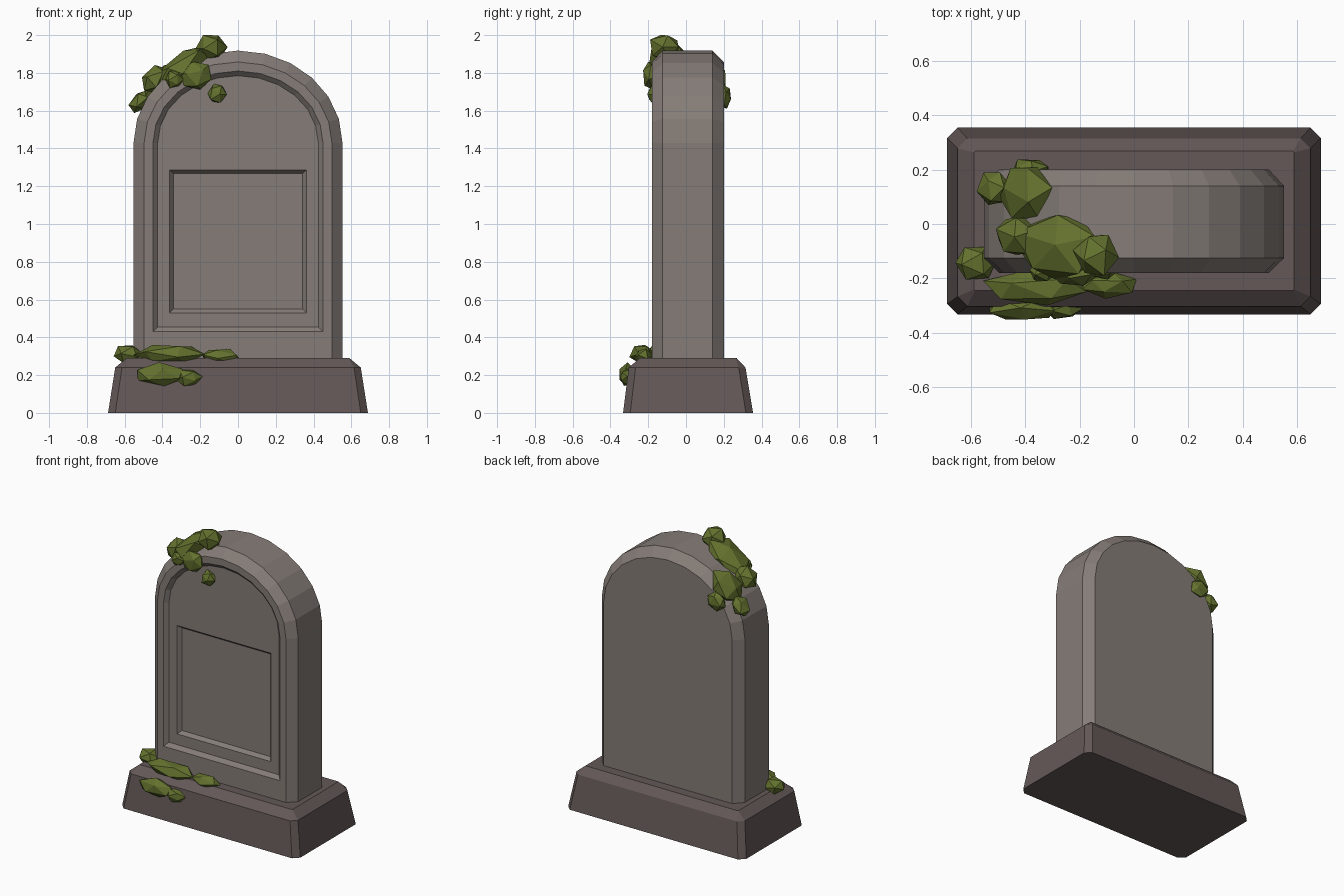
import bpy, bmesh, math, random
from mathutils import Vector, Euler, Matrix

if "Cube" in bpy.data.objects:
    bpy.data.objects.remove(bpy.data.objects["Cube"])

random.seed(4)


def material(name, rgb):
    m = bpy.data.materials.new(name)
    m.diffuse_color = (*rgb, 1)
    m.use_nodes = True
    m.node_tree.nodes["Principled BSDF"].inputs["Base Color"].default_value = m.diffuse_color
    return m


STONE = material("grey stone", (0.235, 0.203, 0.186))
PLINTH = material("dark stone", (0.125, 0.098, 0.095))
MOSS = material("moss green", (0.125, 0.165, 0.027))


def finish(name, bm, mat):
    bmesh.ops.recalc_face_normals(bm, faces=bm.faces[:])
    mesh = bpy.data.meshes.new(name)
    bm.to_mesh(mesh)
    bm.free()
    mesh.materials.append(mat)
    obj = bpy.data.objects.new(name, mesh)
    bpy.context.collection.objects.link(obj)
    return obj


def ring(bm, pts):
    return [bm.verts.new(p) for p in pts]


def bridge(bm, a, b):
    n = len(a)
    for i in range(n):
        j = (i + 1) % n
        bm.faces.new((a[i], a[j], b[j], b[i]))


# Plinth: tapered block with chamfered corners and a bevelled top
def chamfered_rect(hx, y0, y1, c, z):
    return [(hx, y0 + c, z), (hx, y1 - c, z), (hx - c, y1, z), (-hx + c, y1, z),
            (-hx, y1 - c, z), (-hx, y0 + c, z), (-hx + c, y0, z), (hx - c, y0, z)]


bm = bmesh.new()
levels = [ring(bm, chamfered_rect(*p)) for p in (
    (0.688, -0.333, 0.355, 0.038, 0),
    (0.65, -0.303, 0.315, 0.036, 0.24),
    (0.59, -0.245, 0.268, 0.004, 0.29))]
for a, b in zip(levels, levels[1:]):
    bridge(bm, a, b)
bm.faces.new(levels[0])
bm.faces.new(levels[-1])
finish("plinth", bm, PLINTH)


# Headstone: arched slab, bevelled front and back, with two stepped recesses
def arch(hw, bottom, top, y, spring=1.43, steps=12):
    pts = [(-hw, y, bottom), (hw, y, bottom)]
    for i in range(steps + 1):
        t = math.pi * i / steps
        pts.append((hw * math.cos(t), y, spring + (top - spring) * math.sin(t)))
    return pts


def rect(hw, z0, z1, y):
    return [(-hw, y, z0), (hw, y, z0), (hw, y, z1), (-hw, y, z1)]


bm = bmesh.new()
rings = [ring(bm, arch(*p)) for p in (
    (0.497, 0.27, 1.858, 0.20),
    (0.553, 0.27, 1.918, 0.14),
    (0.553, 0.27, 1.918, -0.125),
    (0.497, 0.27, 1.858, -0.18),
    (0.45, 0.43, 1.81, -0.18),
    (0.425, 0.455, 1.785, -0.155))]
for a, b in zip(rings, rings[1:]):
    bridge(bm, a, b)
bm.faces.new(rings[0])
panel_edge = ring(bm, rect(0.362, 0.53, 1.287, -0.155))
panel_floor = ring(bm, rect(0.342, 0.55, 1.267, -0.13))
bridge(bm, panel_edge, panel_floor)
bm.faces.new(panel_floor)
# stone face around the sunken panel
border = [e for e in bm.edges
          if all(v in rings[-1] for v in e.verts) or all(v in panel_edge for v in e.verts)]
bmesh.ops.triangle_fill(bm, edges=border, use_beauty=True)
finish("headstone", bm, STONE)


# Moss: faceted lumps fitted to a size, then tilted along the arch
def clump(name, centre, radii, tilt=0):
    bm = bmesh.new()
    bmesh.ops.create_icosphere(bm, subdivisions=1, radius=1)
    spin = Euler([random.uniform(0, 6.28) for _ in range(3)]).to_matrix()
    for v in bm.verts:
        v.co = spin @ v.co * random.uniform(0.88, 1.08)
    turn = Matrix.Rotation(math.radians(-tilt), 3, 'Y')
    lo = [min(v.co[k] for v in bm.verts) for k in range(3)]
    hi = [max(v.co[k] for v in bm.verts) for k in range(3)]
    for v in bm.verts:
        fitted = Vector([((v.co[k] - lo[k]) / (hi[k] - lo[k]) * 2 - 1) * radii[k]
                         for k in range(3)])
        v.co = Vector(centre) + turn @ fitted
    finish(name, bm, MOSS)


top_moss = [
    ((-0.14, -0.115, 1.935), (0.085, 0.075, 0.065), 0),
    ((-0.28, -0.085, 1.84), (0.175, 0.118, 0.07), 33),
    ((-0.435, -0.045, 1.765), (0.085, 0.068, 0.06), 45),
    ((-0.40, 0.115, 1.755), (0.13, 0.095, 0.06), 45),
    ((-0.515, 0.13, 1.65), (0.07, 0.06, 0.042), 50),
    ((-0.38, 0.205, 1.675), (0.065, 0.033, 0.065), 0),
    ((-0.22, -0.185, 1.785), (0.08, 0.042, 0.075), 20),
    ((-0.335, -0.175, 1.765), (0.05, 0.035, 0.045), 0),
    ((-0.11, -0.165, 1.692), (0.05, 0.04, 0.05), 0)]
plinth_moss = [
    ((-0.583, -0.145, 0.31), (0.075, 0.06, 0.048), 0),
    ((-0.365, -0.235, 0.31), (0.19, 0.065, 0.05), 0),
    ((-0.09, -0.225, 0.30), (0.1, 0.05, 0.042), -5),
    ((-0.405, -0.312, 0.205), (0.128, 0.04, 0.063), 0),
    ((-0.26, -0.315, 0.185), (0.072, 0.035, 0.042), 0)]
for label, lumps in (("top_moss", top_moss), ("plinth_moss", plinth_moss)):
    for i, (c, r, t) in enumerate(lumps, 1):
        clump(f"{label}_{i}", c, r, t)
